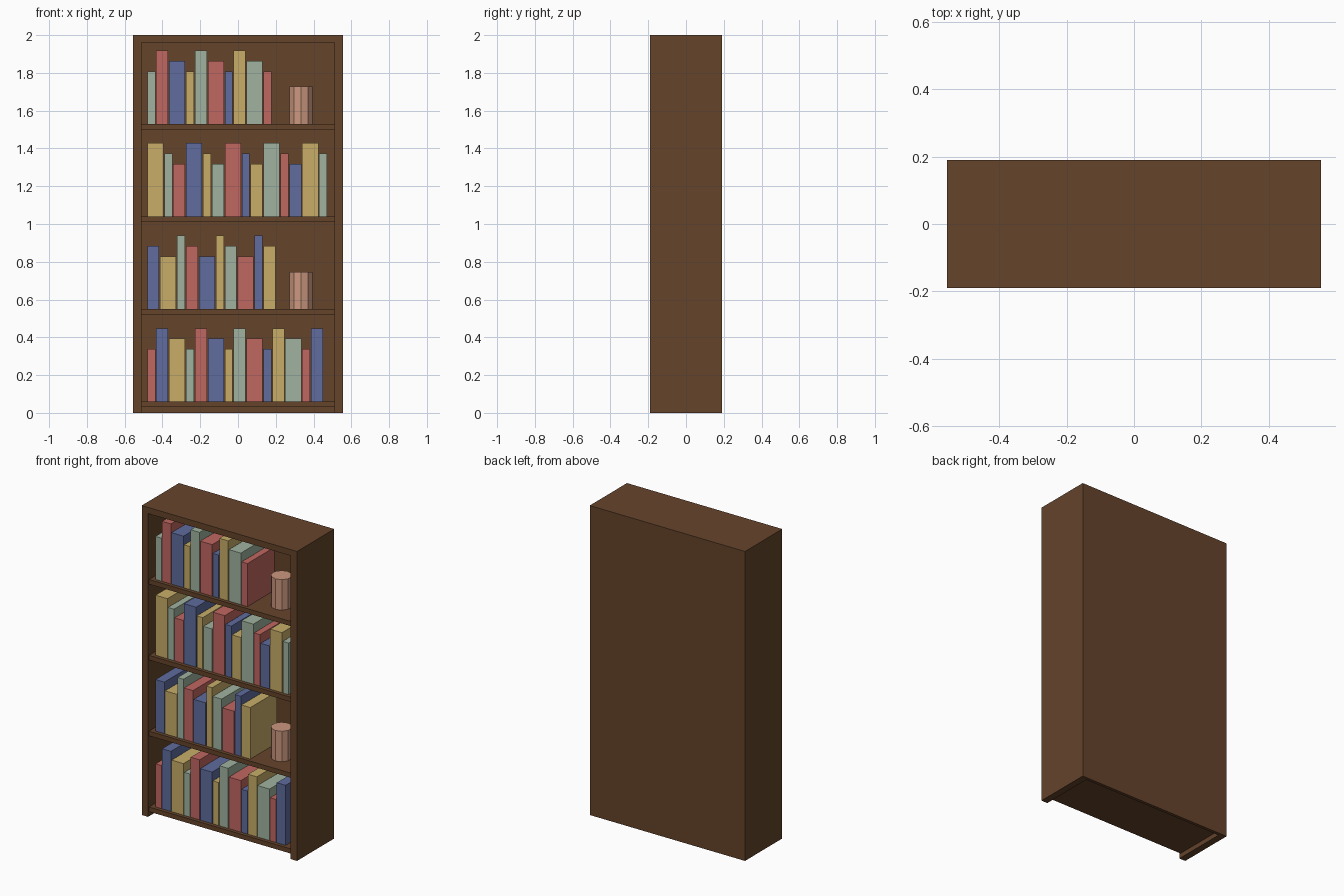
import bpy, bmesh, math
from mathutils import Matrix

if "Cube" in bpy.data.objects:
    bpy.data.objects.remove(bpy.data.objects["Cube"])


def material(name, rgb):
    m = bpy.data.materials.new(name)
    m.diffuse_color = (*rgb, 1)
    m.use_nodes = True
    m.node_tree.nodes["Principled BSDF"].inputs["Base Color"].default_value = m.diffuse_color
    return m


WOOD = material("brown wood", (0.13, 0.058, 0.024))
CLAY = material("clay", (0.60, 0.31, 0.21))
BOOKS = [material("red cover", (0.53, 0.135, 0.12)),
         material("blue cover", (0.115, 0.15, 0.34)),
         material("yellow cover", (0.58, 0.42, 0.14)),
         material("green cover", (0.35, 0.45, 0.35))]


def finish(name, bm, mat):
    me = bpy.data.meshes.new(name)
    bm.to_mesh(me)
    bm.free()
    me.materials.append(mat)
    ob = bpy.data.objects.new(name, me)
    bpy.context.collection.objects.link(ob)
    return ob


def box(name, x, y, z, mat):
    """Box from (min, max) pairs."""
    bm = bmesh.new()
    centre = [(a + b) / 2 for a, b in (x, y, z)]
    size = [b - a for a, b in (x, y, z)]
    bmesh.ops.create_cube(bm, size=1, matrix=Matrix.Translation(centre) @ Matrix.Diagonal((*size, 1)))
    return finish(name, bm, mat)


W, IN, D, BACK = 0.555, 0.51, 0.19, 0.17

# Carcass: sides, top and back panel, open at the front and below
box("left_side", (-W, -IN), (-D, D), (0, 2), WOOD)
box("right_side", (IN, W), (-D, D), (0, 2), WOOD)
box("top_panel", (-IN, IN), (-D, D), (1.96, 2), WOOD)
box("back_panel", (-IN, IN), (BACK, D), (0, 1.96), WOOD)

# Shelves with their books; sizes and colours follow repeating cycles
THICK = (0.042, 0.063, 0.085)
HEIGHT = (0.278, 0.388, 0.333)
# shelf top z, book count, first thickness, first height, first colour, has pot
ROWS = [(0.06, 14, 0, 0, 0, False),
        (0.55, 10, 1, 2, 1, True),
        (1.04, 14, 2, 1, 2, False),
        (1.53, 10, 0, 0, 3, True)]
# height order per row: short/tall/mid, mid/short/tall, tall/mid/short
for r, (z, count, t0, h0, c0, pot) in enumerate(ROWS):
    box(f"shelf_{r + 1}", (-IN, IN), (-D + 0.01, BACK), (z - 0.03, z), WOOD)
    x = -0.48
    step = -1 if r == 2 else 1
    for i in range(count):
        t = THICK[(t0 + i) % 3]
        h = HEIGHT[{1: (2, 0, 1), 2: (1, 2, 0)}.get(r, (0, 1, 2))[i % 3]]
        box(f"book_{r + 1}_{i + 1}", (x, x + t), (-0.157, 0.118), (z, z + h),
            BOOKS[(c0 + i) % 4])
        x += t + 0.005
    # Ten-sided clay pot
    if pot:
        bm = bmesh.new()
        bmesh.ops.create_cone(bm, cap_ends=True, segments=10, radius1=0.064, radius2=0.064,
                              depth=0.197,
                              matrix=Matrix.Translation((0.333, -0.03, z + 0.0985))
                              @ Matrix.Rotation(math.pi / 2, 4, 'Z'))
        # put a corner at the front whichever way the ring started
        v = min(bm.verts, key=lambda p: p.co.y)
        off = math.atan2(v.co.x - 0.333, -(v.co.y + 0.03))
        bmesh.ops.rotate(bm, verts=bm.verts, cent=(0.333, -0.03, 0),
                         matrix=Matrix.Rotation(-off, 3, 'Z'))
        finish(f"pot_{r + 1}", bm, CLAY)
